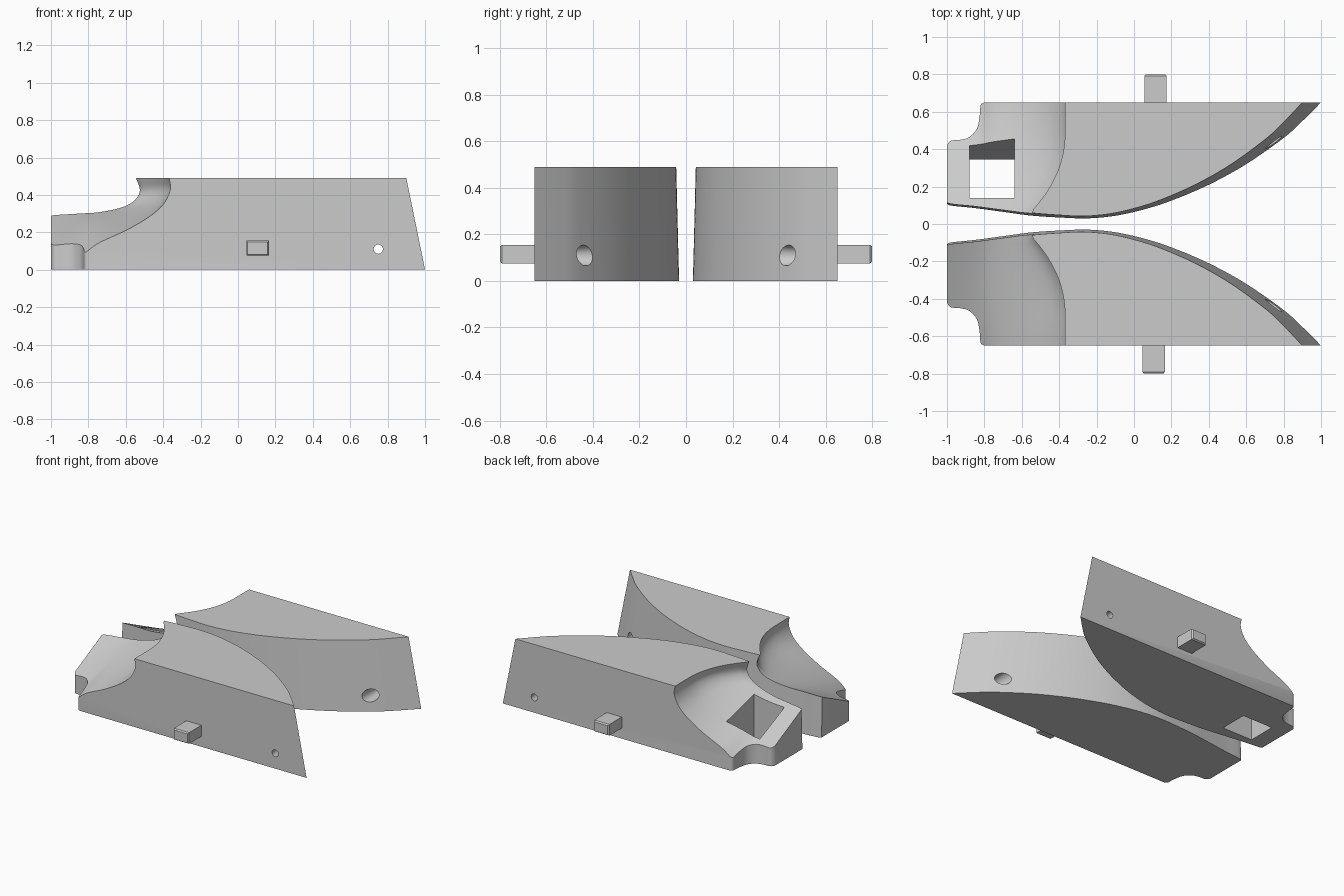
import bpy, bmesh
from mathutils import Vector

if "Cube" in bpy.data.objects:
    bpy.data.objects.remove(bpy.data.objects["Cube"])

grey = bpy.data.materials.new("plain grey")
grey.use_nodes = True
grey.diffuse_color = (0.6, 0.6, 0.6, 1)
grey.node_tree.nodes["Principled BSDF"].inputs["Base Color"].default_value = (0.6, 0.6, 0.6, 1)


def spline(points, steps=5):
    """Smooth curve through 2D points."""
    p = [Vector(q) for q in points]
    p = [p[0]] + p + [p[-1]]
    out = []
    for a, b, c, d in zip(p, p[1:], p[2:], p[3:]):
        for i in range(steps):
            t = i / steps
            out.append(b + 0.5 * t * (c - a + t * (2 * a - 5 * b + 4 * c - d
                                                  + t * (3 * b - a - 3 * c + d))))
    return out + [p[-1]]


def loft(name, rings):
    """Closed solid through rings that have equal point counts."""
    bm = bmesh.new()
    loops = [[bm.verts.new(co) for co in ring] for ring in rings]
    n = len(loops[0])
    for low, high in zip(loops, loops[1:]):
        for i in range(n):
            j = (i + 1) % n
            bm.faces.new((low[i], low[j], high[j], high[i]))
    bm.faces.new(loops[0][::-1])
    bm.faces.new(loops[-1])
    bmesh.ops.recalc_face_normals(bm, faces=bm.faces)
    mesh = bpy.data.meshes.new(name)
    bm.to_mesh(mesh)
    bm.free()
    mesh.materials.append(grey)
    obj = bpy.data.objects.new(name, mesh)
    bpy.context.collection.objects.link(obj)
    return obj


def cut(target, cutter):
    bpy.context.view_layer.objects.active = target
    mod = target.modifiers.new("cut", "BOOLEAN")
    mod.operation = "DIFFERENCE"
    mod.solver = "EXACT"
    mod.object = cutter
    bpy.ops.object.modifier_apply(modifier=mod.name)
    bpy.data.objects.remove(cutter)


# Plan outline: notched tail, then the bowed inner side
notch = spline([(-.8, .65), (-.82, .635), (-.825, .58), (-.84, .51), (-.88, .465),
                (-.93, .45), (-.98, .445), (-1, .42)])
bow = spline([(-1, .12), (-.985, .1), (-.85, .085), (-.7, .065), (-.55, .045), (-.4, .035),
              (-.25, .03), (-.1, .044), (.05, .077), (.2, .125), (.4, .21), (.6, .32),
              (.8, .46), (.9, .55), (1, .65)])

# Scoop profiles along the outer and inner sides
outer = spline([(-1.2, 0), (-1, .03), (-.85, .07), (-.75, .14), (-.6, .21), (-.48, .28),
                (-.4, .35), (-.362, .43), (-.37, .5), (-.38, .6)])
inner = spline([(-1.2, .31), (-1, .31), (-.85, .31), (-.75, .31), (-.65, .325), (-.58, .35),
                (-.54, .385), (-.525, .43), (-.55, .5), (-.58, .6)])


def block_ring(z, side):
    k = z / .49
    ring = [(p.x, side * p.y, z) for p in notch]
    for p in bow:
        s = max(0, (p.x + .55) / 1.55)
        ring.append((p.x - .1 * s * k, side * (p.y + .015 * (1 - s) * k), z))
    return ring


def scoop_ring(y, side):
    t = (y - .07) / .58
    f = min(1, max(0, (.5 - y) / .43) ** 2.2)
    ring = [(a.x + (b.x - a.x) * f, side * y, b.y + (a.y - b.y) * t)
            for a, b in zip(outer, inner)]
    return ring + [(-1.2, side * y, .6)]


def pin_hole(side):
    bpy.ops.mesh.primitive_cone_add(vertices=32, radius1=.02, radius2=.057, depth=.4,
                                    location=(.75, side * .5, .11),
                                    rotation=(side * 1.5708, 0, 0))
    return bpy.context.object


for label, side in (("front", -1), ("back", 1)):
    block = loft(label + "_block", [block_ring(0, side), block_ring(.49, side)])
    cut(block, loft("scoop", [scoop_ring(-.02 + i * .025, side) for i in range(30)]))
    cut(block, pin_hole(side))
    if side > 0:
        # Square opening with a slanted outer wall
        cut(block, loft("opening", [[(-.88, .14, z), (-.64, .14, z), (-.64, .345 + .47 * z, z),
                                     (-.88, .345 + .47 * z, z)] for z in (-.1, .6)]))
    bpy.ops.object.select_all(action="DESELECT")
    block.select_set(True)
    bpy.context.view_layer.objects.active = block
    bpy.ops.object.shade_smooth_by_angle(angle=.6)

    # Peg on the flat outer side, with a slightly chamfered tip
    rings = [(.64, 0), (.79, 0), (.8, .007)]
    cx = .11 + .005 * side
    loft(label + "_peg", [[(cx + sx * (.06 - c), side * y, .115 + sz * (.04 - c))
                           for sx, sz in ((-1, -1), (1, -1), (1, 1), (-1, 1))]
                          for y, c in rings])
